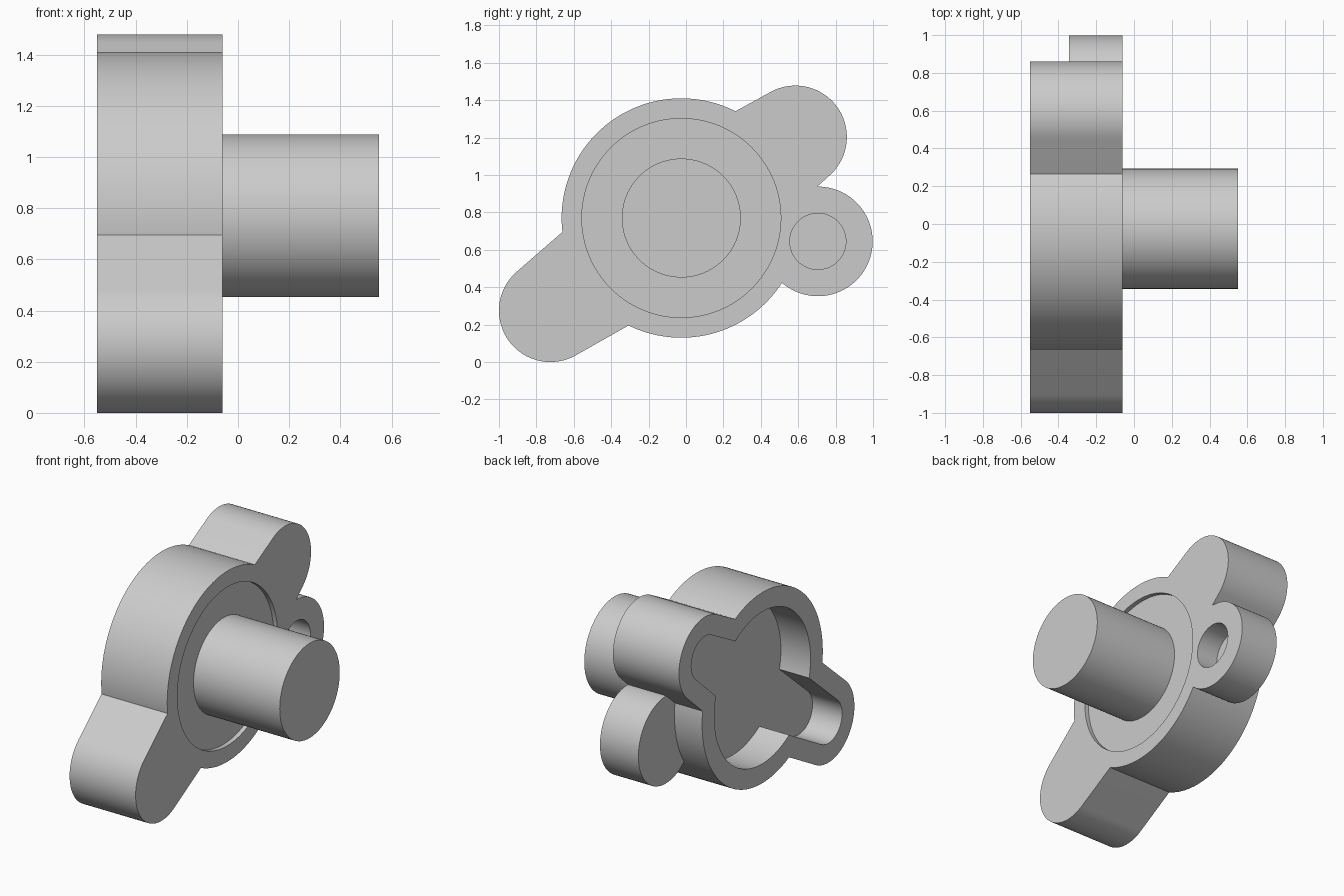
import bpy, bmesh, math

if "Cube" in bpy.data.objects:
    bpy.data.objects.remove(bpy.data.objects["Cube"])

# Axial stations along x, and centres in the (y, z) plane
BACK, FRONT, SHAFT_END = -0.55, -0.06, 0.55
HUB, LOW, HIGH, SIDE = (-0.025, 0.77), (-0.725, 0.275), (0.585, 1.203), (0.705, 0.645)
WALL = 0.13

grey = bpy.data.materials.new("plain grey")
grey.diffuse_color = (0.6, 0.6, 0.6, 1)
grey.use_nodes = True
grey.node_tree.nodes["Principled BSDF"].inputs["Base Color"].default_value = grey.diffuse_color


def arc(c, r, a0, a1, n):
    return [(c[0] + r * math.cos(a0 + (a1 - a0) * i / n),
             c[1] + r * math.sin(a0 + (a1 - a0) * i / n)) for i in range(n + 1)]


def circle(c, r, n=96):
    return arc(c, r, 0, 2 * math.pi, n)[:-1]


def tapered_arm(tip, r_tip, r_hub):
    """Outline tangent to a circle at the tip and a larger one at the hub."""
    dy, dz = tip[0] - HUB[0], tip[1] - HUB[1]
    a = math.atan2(dz, dy)
    half = math.pi / 2 - math.asin((r_hub - r_tip) / math.hypot(dy, dz))
    return (arc(tip, r_tip, a - half, a + half, 48)
            + arc(HUB, r_hub, a + half, a - half + 2 * math.pi, 32))


def prism(name, outline, x0, x1):
    """Extrude a (y, z) outline along x."""
    bm = bmesh.new()
    lo = [bm.verts.new((x0, y, z)) for y, z in outline]
    hi = [bm.verts.new((x1, y, z)) for y, z in outline]
    bm.faces.new(lo[::-1])
    bm.faces.new(hi)
    n = len(outline)
    for i in range(n):
        j = (i + 1) % n
        bm.faces.new((lo[i], lo[j], hi[j], hi[i]))
    bmesh.ops.recalc_face_normals(bm, faces=bm.faces)
    mesh = bpy.data.meshes.new(name)
    bm.to_mesh(mesh)
    bm.free()
    mesh.materials.append(grey)
    ob = bpy.data.objects.new(name, mesh)
    bpy.context.collection.objects.link(ob)
    return ob


def select(ob):
    bpy.ops.object.select_all(action='DESELECT')
    ob.select_set(True)
    bpy.context.view_layer.objects.active = ob


def combine(target, tool, operation):
    select(target)
    mod = target.modifiers.new(operation.lower(), 'BOOLEAN')
    mod.operation, mod.solver, mod.object = operation, 'EXACT', tool
    bpy.ops.object.modifier_apply(modifier=mod.name)
    bpy.data.objects.remove(tool)


# Housing: round body, two tapered arms and a thinner side boss
housing = prism("housing", circle(HUB, 0.64, 128), BACK, FRONT)
for tip in (LOW, HIGH):
    combine(housing, prism("arm", tapered_arm(tip, 0.275, 0.361), BACK, FRONT), 'UNION')
combine(housing, prism("side_boss", circle(SIDE, 0.293), -0.345, FRONT), 'UNION')

# Rear pocket following the outline at constant wall thickness
floor = BACK + 0.22
pocket = prism("pocket", circle(HUB, 0.64 - WALL, 128), BACK - 0.1, floor)
for tip in (LOW, HIGH):
    outline = tapered_arm(tip, 0.275 - WALL, 0.361 - WALL)
    combine(pocket, prism("arm_pocket", outline, BACK - 0.1, floor), 'UNION')
combine(housing, pocket, 'DIFFERENCE')

# Shallow front recess and blind hole in the side boss
combine(housing, prism("recess", circle(HUB, 0.532, 128), FRONT - 0.03, 0.1), 'DIFFERENCE')
combine(housing, prism("hole", circle(SIDE, 0.15, 64), FRONT - 0.16, 0.1), 'DIFFERENCE')

# Shaft rising from the recess floor
shaft = prism("shaft", circle(HUB, 0.318), FRONT - 0.05, SHAFT_END)

for ob in (housing, shaft):
    select(ob)
    bpy.ops.object.shade_smooth_by_angle(angle=math.radians(25))
